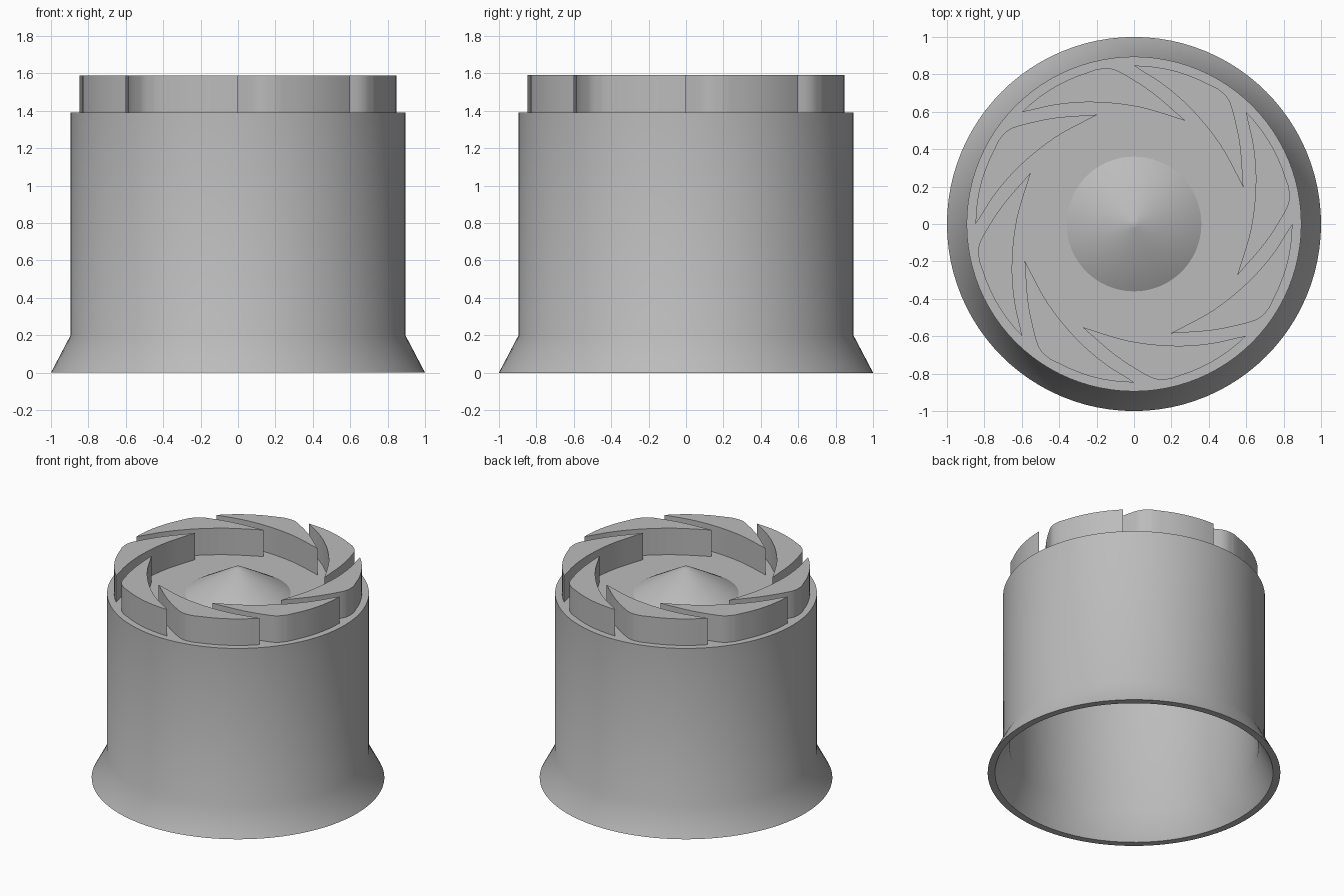
import bpy, bmesh, math
from mathutils import Matrix, Vector

cube = bpy.data.objects.get("Cube")
if cube:
    bpy.data.objects.remove(cube, do_unlink=True)

SEGMENTS = 96
DECK = 1.39
TOP = 1.59

grey = bpy.data.materials.new("plain grey")
grey.use_nodes = True
grey.diffuse_color = (0.5, 0.5, 0.5, 1)
grey.node_tree.nodes["Principled BSDF"].inputs["Base Color"].default_value = grey.diffuse_color


def finish(bm, name):
    """Turn a bmesh into a smooth-shaded object with sharp edges kept."""
    bmesh.ops.recalc_face_normals(bm, faces=bm.faces)
    mesh = bpy.data.meshes.new(name)
    bm.to_mesh(mesh)
    bm.free()
    mesh.materials.append(grey)
    obj = bpy.data.objects.new(name, mesh)
    bpy.context.collection.objects.link(obj)
    bpy.ops.object.select_all(action='DESELECT')
    obj.select_set(True)
    bpy.context.view_layer.objects.active = obj
    bpy.ops.object.shade_smooth_by_angle(angle=math.radians(32))
    return obj


def lathe(name, profile, cap_start, cap_end):
    """Revolve (radius, height) points round z, with optional flat caps."""
    bm = bmesh.new()
    rings = []
    for r, z in profile:
        rings.append([bm.verts.new((r * math.cos(a), r * math.sin(a), z))
                      for a in (math.tau * i / SEGMENTS for i in range(SEGMENTS))])
    for low, high in zip(rings, rings[1:]):
        for i in range(SEGMENTS):
            j = (i + 1) % SEGMENTS
            bm.faces.new((low[i], low[j], high[j], high[i]))
    if cap_start:
        bm.faces.new(rings[0])
    if cap_end:
        bm.faces.new(rings[-1])
    return finish(bm, name)


def curve_through(points, steps=6):
    """Smooth Catmull-Rom path through a few points, without the last one."""
    p = [Vector(q) for q in points]
    p = [2 * p[0] - p[1]] + p + [2 * p[-1] - p[-2]]
    path = []
    for a, b, c, d in zip(p, p[1:], p[2:], p[3:]):
        for k in range(steps):
            t = k / steps
            path.append(0.5 * (2 * b + (c - a) * t + (2 * a - 5 * b + 4 * c - d) * t ** 2
                               + (3 * b - a - 3 * c + d) * t ** 3))
    return path


# Hollow cup: outer wall with flared foot, closed deck, inner wall and ceiling
lathe("cup_body", [(0.85, 1.34), (0.85, 0.2), (0.95, 0), (1, 0), (0.895, 0.2), (0.895, DECK)],
      True, True)

# Shallow cone in the middle of the deck
lathe("centre_cone", [(0.36, DECK), (0.025, TOP - 0.005)], False, True)

# Swirl blade outline: rim arc, rounded shoulder, trailing side, inner side
tip, tail = (0, 0.845), (0.585, 0.195)
rim = [(0.847 * math.sin(a), 0.847 * math.cos(a))
       for a in (math.radians(4 * i) for i in range(8))]
shoulder = [(0.447, 0.725), (0.5, 0.675), (0.53, 0.6), (0.568, 0.42), tail]
inner = [tail, (0.463, 0.42), (0.32, 0.6), (0.17, 0.735), tip]
outline = [Vector(q) for q in rim] + curve_through(shoulder) + curve_through(inner)

# Eight identical blades round the deck
for n in range(8):
    bm = bmesh.new()
    base = bm.faces.new([bm.verts.new((q.x, q.y, DECK - 0.02)) for q in outline])
    raised = bmesh.ops.extrude_face_region(bm, geom=[base])
    moved = [v for v in raised["geom"] if isinstance(v, bmesh.types.BMVert)]
    bmesh.ops.translate(bm, verts=moved, vec=(0, 0, TOP - DECK + 0.02))
    if not base.is_valid or len(bm.faces) == len(outline) + 1:
        bmesh.ops.holes_fill(bm, edges=[e for e in bm.edges if e.is_boundary], sides=0)
    bmesh.ops.rotate(bm, verts=bm.verts, cent=(0, 0, 0),
                     matrix=Matrix.Rotation(math.tau * n / 8, 3, 'Z'))
    finish(bm, f"swirl_blade_{n + 1}")
